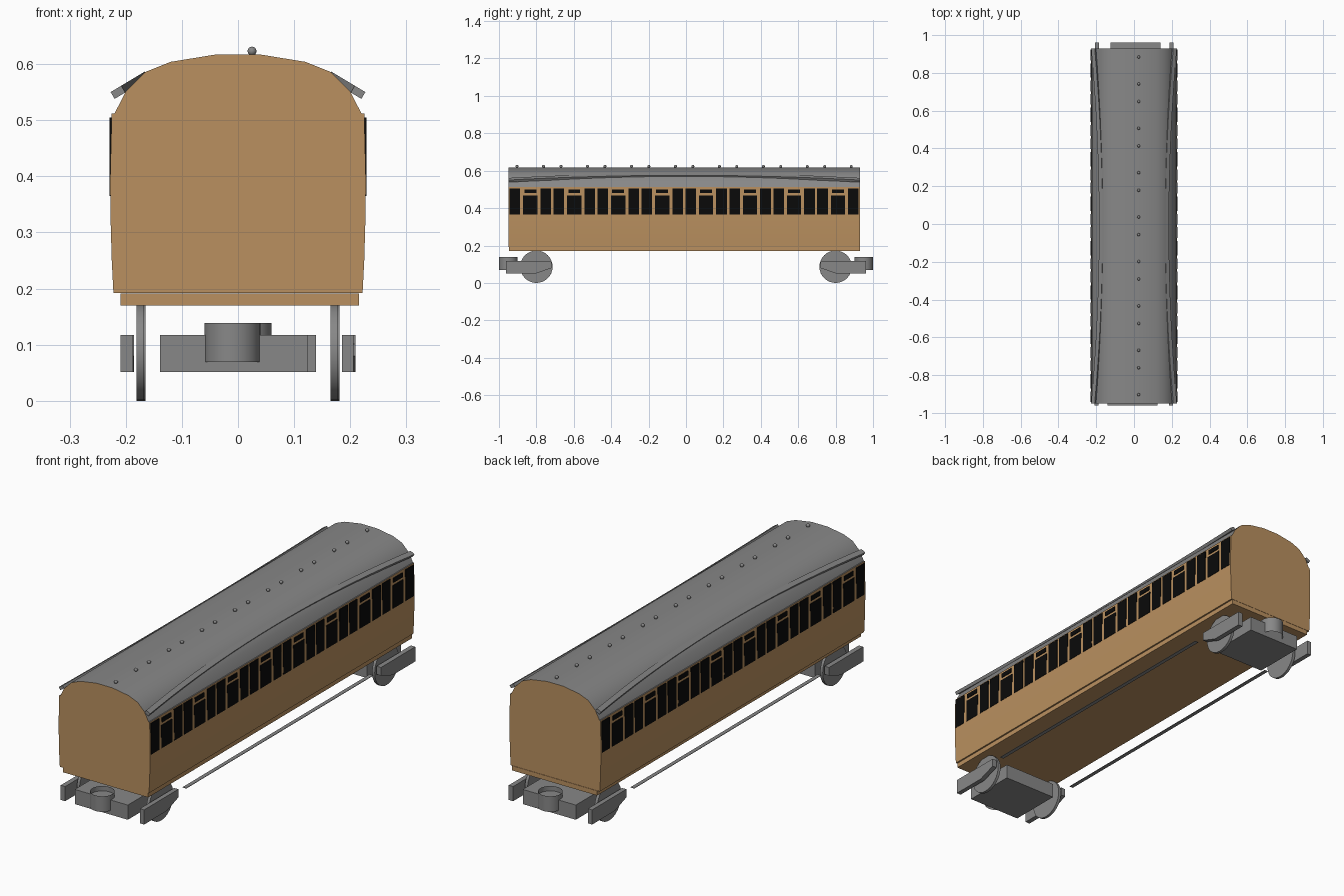
import bpy, bmesh, math
from mathutils import Matrix, Vector

cube = bpy.data.objects.get("Cube")
if cube:
    bpy.data.objects.remove(cube, do_unlink=True)


def material(name, colour):
    m = bpy.data.materials.new(name)
    m.use_nodes = True
    m.diffuse_color = (*colour, 1)
    m.node_tree.nodes["Principled BSDF"].inputs["Base Color"].default_value = (*colour, 1)
    return m


WOOD = material("tan_wood", (0.49, 0.28, 0.115))
GREY = material("mid_grey", (0.245, 0.245, 0.245))
BLACK = material("window_black", (0.003, 0.003, 0.003))

BACK, FRONT = 0.93, -0.95
MID = (BACK + FRONT) / 2


def finish(bm, name, *mats, smooth=False):
    bmesh.ops.recalc_face_normals(bm, faces=bm.faces)
    mesh = bpy.data.meshes.new(name)
    bm.to_mesh(mesh)
    bm.free()
    for m in mats:
        mesh.materials.append(m)
    obj = bpy.data.objects.new(name, mesh)
    bpy.context.collection.objects.link(obj)
    if smooth:
        bpy.ops.object.select_all(action='DESELECT')
        obj.select_set(True)
        bpy.context.view_layer.objects.active = obj
        bpy.ops.object.shade_smooth_by_angle(angle=math.radians(30))
    return obj


def add_box(bm, x0, x1, y0, y1, z0, z1):
    size = Matrix.Diagonal((x1 - x0, y1 - y0, z1 - z0, 1))
    centre = Matrix.Translation(((x0 + x1) / 2, (y0 + y1) / 2, (z0 + z1) / 2))
    bmesh.ops.create_cube(bm, size=1, matrix=centre @ size)


def box(name, mat, *limits):
    bm = bmesh.new()
    add_box(bm, *limits)
    return finish(bm, name, mat)


def loft(bm, sections, capped=True):
    rings = [[bm.verts.new(p) for p in s] for s in sections]
    for a, b in zip(rings, rings[1:]):
        for i in range(len(a)):
            j = (i + 1) % len(a)
            bm.faces.new((a[i], a[j], b[j], b[i]))
    if capped:
        bm.faces.new(rings[0])
        bm.faces.new(rings[-1])


# Body shell: half outline mirrored, grey above the eaves except on the ends
half = [(0.222, 0.192), (0.225, 0.25), (0.227, 0.32), (0.228, 0.39), (0.225, 0.512),
        (0.22, 0.512), (0.2, 0.551), (0.165, 0.586), (0.12, 0.604), (0.04, 0.617)]
outline = half + [(-x, z) for x, z in reversed(half)]
bm = bmesh.new()
loft(bm, [[(x, y, z) for x, z in outline] for y in (FRONT, BACK)])
for f in bm.faces:
    on_end = abs(f.normal.y) > 0.5 or len(f.verts) > 4
    f.material_index = 1 if f.calc_center_median().z > 0.511 and not on_end else 0
finish(bm, "carriage_body", WOOD, GREY, smooth=True)

box("floor_frame", WOOD, -0.209, 0.216, FRONT + 0.003, BACK, 0.17, 0.191)

# Windows: eight compartments, each a door with a top light between two tall panes
STEP = 0.235
for side, label in ((1, "left"), (-1, "right")):
    bm = bmesh.new()
    xs = sorted((side * 0.222, side * 0.2292))
    for i in range(8):
        c = MID + (i - 3.5) * STEP
        for s in (-1, 1):
            ys = sorted((c + s * 0.054, c + s * 0.111))
            add_box(bm, *xs, *ys, 0.365, 0.505)
        add_box(bm, *xs, c - 0.038, c + 0.038, 0.365, 0.468)
        add_box(bm, *xs, c - 0.032, c + 0.032, 0.48, 0.5)
    finish(bm, label + "_windows", BLACK)

# Roof vents in a row slightly off the centre line
bm = bmesh.new()
for i in range(8):
    for s in (-1, 1):
        y = MID + (i - 3.5) * STEP + s * 0.071
        bmesh.ops.create_uvsphere(bm, u_segments=12, v_segments=8, radius=0.008,
                                  matrix=Matrix.Translation((0.025, y, 0.623)))
finish(bm, "roof_vents", GREY, smooth=True)

# Curved rain strips, lowest at both ends
along, up = Vector((0.857, 0, -0.515)), Vector((0.515, 0, 0.857))
for side, label in ((1, "left"), (-1, "right")):
    sections = []
    for k in range(21):
        t = k / 10 - 1
        c = Vector((0.172, MID + t * (BACK - FRONT) / 2, 0.575)) + along * 0.049 * t * t
        ring = [c + along * a * 0.011 + up * b * 0.007
                for a, b in ((-1, -1), (1, -1), (1, 1), (-1, 1))]
        sections.append([(side * p.x, p.y, p.z) for p in ring])
    bm = bmesh.new()
    loft(bm, sections)
    finish(bm, label + "_rain_strip", GREY, smooth=True)

# Thin footboards between the trucks
for side, label in ((1, "left"), (-1, "right")):
    xs = sorted((side * 0.19, side * 0.208))
    box(label + "_footboard", GREY, *xs, -0.665, 0.665, 0.1, 0.102)


# Trucks: built for the front, turned half way round for the back
def truck(label, angle):
    turn = Matrix.Rotation(angle, 4, 'Z')
    parts = [box(label + "_truck_beam", GREY, -0.139, 0.125, -0.962, -0.718, 0.051, 0.117)]

    profile = [(-0.962, 0.051), (-0.8, 0.051), (-0.718, 0.08), (-0.718, 0.117), (-0.962, 0.117)]
    for name, x0, x1 in (("right", -0.209, -0.187), ("left", 0.185, 0.206)):
        bm = bmesh.new()
        loft(bm, [[(x, y, z) for y, z in profile] for x in (x0, x1)])
        parts.append(finish(bm, label + "_" + name + "_side_frame", GREY))

    for name, x in (("right", -0.1745), ("left", 0.1715)):
        bm = bmesh.new()
        place = Matrix.Translation((x, -0.8, 0.0865)) @ Matrix.Rotation(math.pi / 2, 4, 'Y')
        bmesh.ops.create_cone(bm, cap_ends=True, segments=32, radius1=0.0865,
                              radius2=0.0865, depth=0.013, matrix=place)
        parts.append(finish(bm, label + "_" + name + "_wheel", GREY, smooth=True))

    # Open coupling tube
    bm = bmesh.new()
    bmesh.ops.create_cone(bm, cap_ends=False, segments=32, radius1=0.05, radius2=0.05,
                          depth=0.07, matrix=Matrix.Translation((-0.01, -0.95, 0.104)))
    parts.append(finish(bm, label + "_coupling_tube", GREY, smooth=True))

    for p in parts:
        p.data.transform(turn)


truck("front", 0)
truck("back", math.pi)
